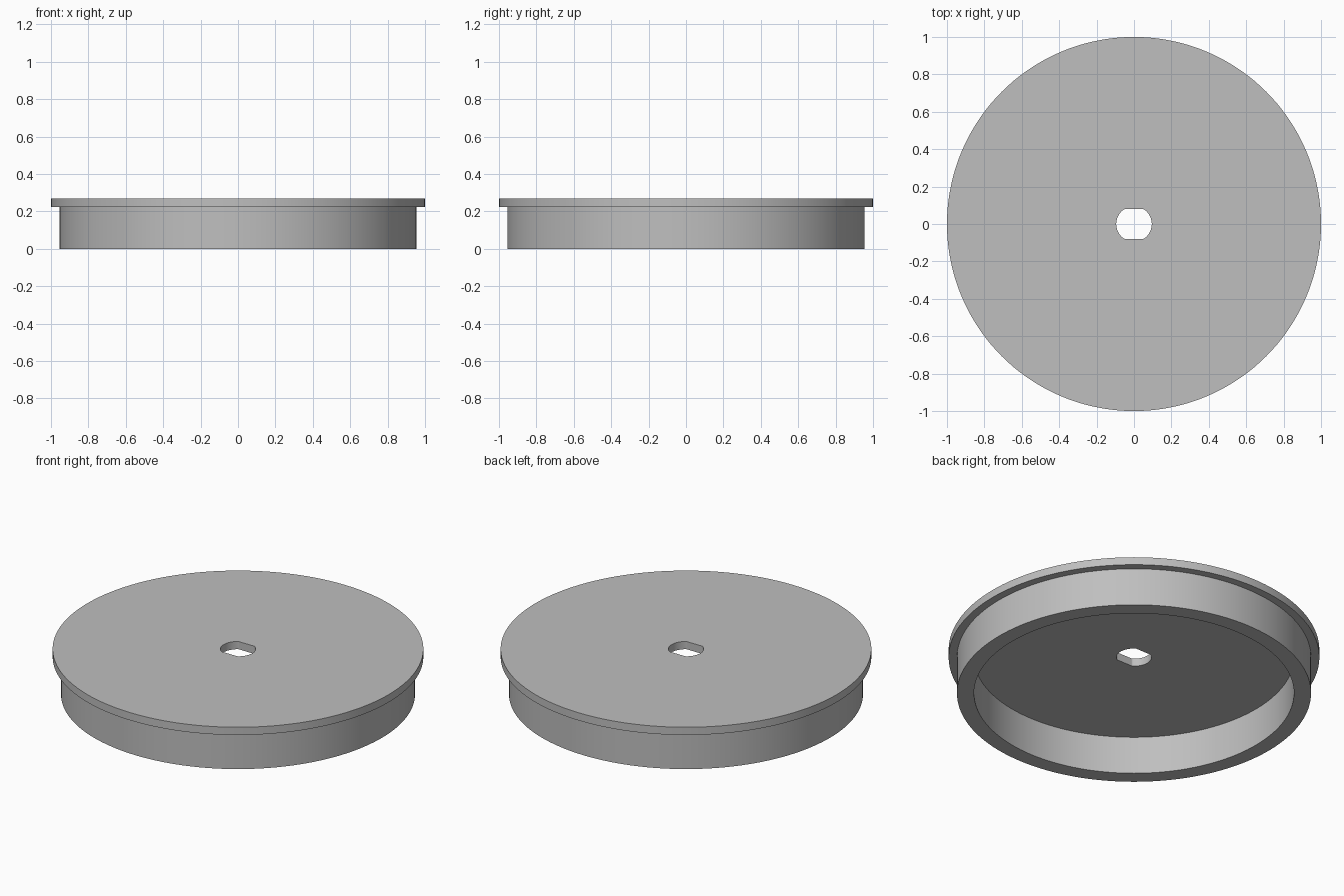
import bpy, bmesh
from math import cos, sin, tau, radians

cube = bpy.data.objects.get("Cube")
if cube:
    bpy.data.objects.remove(cube, do_unlink=True)

SEGMENTS = 144
PLATE_R, WALL_R, INNER_R = 1.0, 0.955, 0.863
TOP_Z, PLATE_Z = 0.27, 0.224
HOLE_R, HOLE_FLAT = 0.095, 0.079

grey = bpy.data.materials.new("plain grey")
grey.use_nodes = True
colour = (0.52, 0.52, 0.52, 1)
grey.diffuse_color = colour
grey.node_tree.nodes["Principled BSDF"].inputs["Base Color"].default_value = colour


def ring(bm, radius, z, flat=None):
    """Circle of vertices, optionally cut by two flats facing front and back."""
    limit = flat or radius
    verts = []
    for i in range(SEGMENTS):
        a = tau * i / SEGMENTS
        y = max(-limit, min(limit, radius * sin(a)))
        verts.append(bm.verts.new((radius * cos(a), y, z)))
    return verts


# Lid: flanged plate, skirt wall underneath and a double-flat shaft hole
bm = bmesh.new()
rings = [
    ring(bm, HOLE_R, TOP_Z, HOLE_FLAT),
    ring(bm, PLATE_R, TOP_Z),
    ring(bm, PLATE_R, PLATE_Z),
    ring(bm, WALL_R, PLATE_Z),
    ring(bm, WALL_R, 0),
    ring(bm, INNER_R, 0),
    ring(bm, INNER_R, PLATE_Z),
    ring(bm, HOLE_R, PLATE_Z, HOLE_FLAT),
]
for a, b in zip(rings, rings[1:] + rings[:1]):
    for i in range(SEGMENTS):
        j = (i + 1) % SEGMENTS
        bm.faces.new((a[i], b[i], b[j], a[j]))
bmesh.ops.recalc_face_normals(bm, faces=bm.faces)

mesh = bpy.data.meshes.new("flanged_lid")
bm.to_mesh(mesh)
bm.free()
mesh.materials.append(grey)
lid = bpy.data.objects.new("flanged_lid", mesh)
bpy.context.collection.objects.link(lid)

# Smooth round walls with crisp edges
bpy.ops.object.select_all(action="DESELECT")
lid.select_set(True)
bpy.context.view_layer.objects.active = lid
bpy.ops.object.shade_smooth_by_angle(angle=radians(25))
